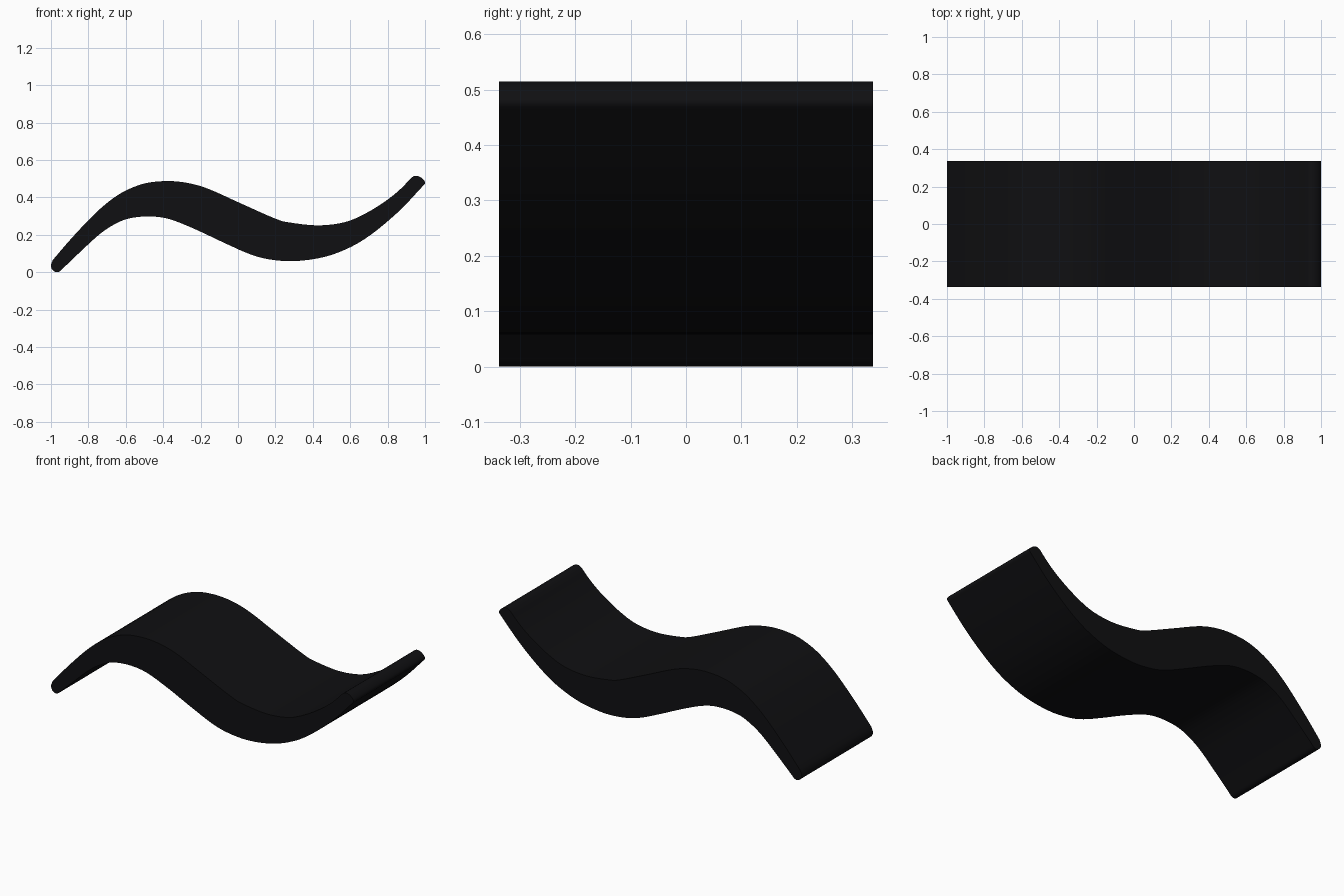
import bpy, bmesh
from mathutils import Vector

if "Cube" in bpy.data.objects:
    bpy.data.objects.remove(bpy.data.objects["Cube"])

HALF_DEPTH = 0.337

# Upper and lower edges of the wave, as (x, z), left to right
UPPER = [(-0.99, 0.065), (-0.90, 0.17), (-0.79, 0.288), (-0.71, 0.362), (-0.63, 0.42),
         (-0.55, 0.458), (-0.47, 0.48), (-0.36, 0.487), (-0.255, 0.474), (-0.15, 0.442),
         (0.01, 0.37), (0.20, 0.286), (0.28, 0.265), (0.43, 0.25), (0.57, 0.267),
         (0.68, 0.313), (0.786, 0.378), (0.866, 0.442), (0.925, 0.503)]
LOWER = [(-0.936, 0.02), (-0.845, 0.107), (-0.74, 0.203), (-0.66, 0.256), (-0.58, 0.288),
         (-0.47, 0.298), (-0.365, 0.283), (-0.23, 0.23), (-0.07, 0.155), (0.064, 0.096),
         (0.17, 0.068), (0.305, 0.059), (0.465, 0.082), (0.60, 0.133), (0.706, 0.197),
         (0.813, 0.283), (0.893, 0.358), (0.985, 0.457)]
# Rounded tips
RIGHT_TIP = [(0.925, 0.503), (0.945, 0.515), (0.972, 0.510), (0.993, 0.493),
             (1.0, 0.475), (0.985, 0.457)]
LEFT_TIP = [(-0.936, 0.02), (-0.952, 0.005), (-0.972, 0.0), (-0.992, 0.012),
            (-1.0, 0.036), (-0.99, 0.065)]


def smooth_path(points, steps=4):
    """Catmull-Rom curve through the points, without the last point."""
    p = [Vector(q) for q in points]
    p = [2 * p[0] - p[1]] + p + [2 * p[-1] - p[-2]]
    out = []
    for a, b, c, d in zip(p, p[1:], p[2:], p[3:]):
        for i in range(steps):
            t = i / steps
            out.append(0.5 * (2 * b + (c - a) * t + (2 * a - 5 * b + 4 * c - d) * t ** 2
                              + (3 * b - a - 3 * c + d) * t ** 3))
    return out


outline = (smooth_path(UPPER) + smooth_path(RIGHT_TIP, 3)
           + smooth_path(LOWER[::-1]) + smooth_path(LEFT_TIP, 3))

# Wavy slab: extrude the outline through the depth
bm = bmesh.new()
face = bm.faces.new([bm.verts.new((x, -HALF_DEPTH, z)) for x, z in outline])
result = bmesh.ops.extrude_face_region(bm, geom=[face], use_keep_orig=True)
moved = [g for g in result["geom"] if isinstance(g, bmesh.types.BMVert)]
bmesh.ops.translate(bm, verts=moved, vec=(0, 2 * HALF_DEPTH, 0))
bmesh.ops.recalc_face_normals(bm, faces=bm.faces)
mesh = bpy.data.meshes.new("wave_slab")
bm.to_mesh(mesh)
bm.free()

slab = bpy.data.objects.new("wave_slab", mesh)
bpy.context.collection.objects.link(slab)
black = bpy.data.materials.new("black")
black.diffuse_color = (0.005, 0.005, 0.006, 1)
black.use_nodes = True
black.node_tree.nodes["Principled BSDF"].inputs["Base Color"].default_value = black.diffuse_color
mesh.materials.append(black)

bpy.context.view_layer.objects.active = slab
slab.select_set(True)
bpy.ops.object.shade_smooth_by_angle(angle=0.8)
